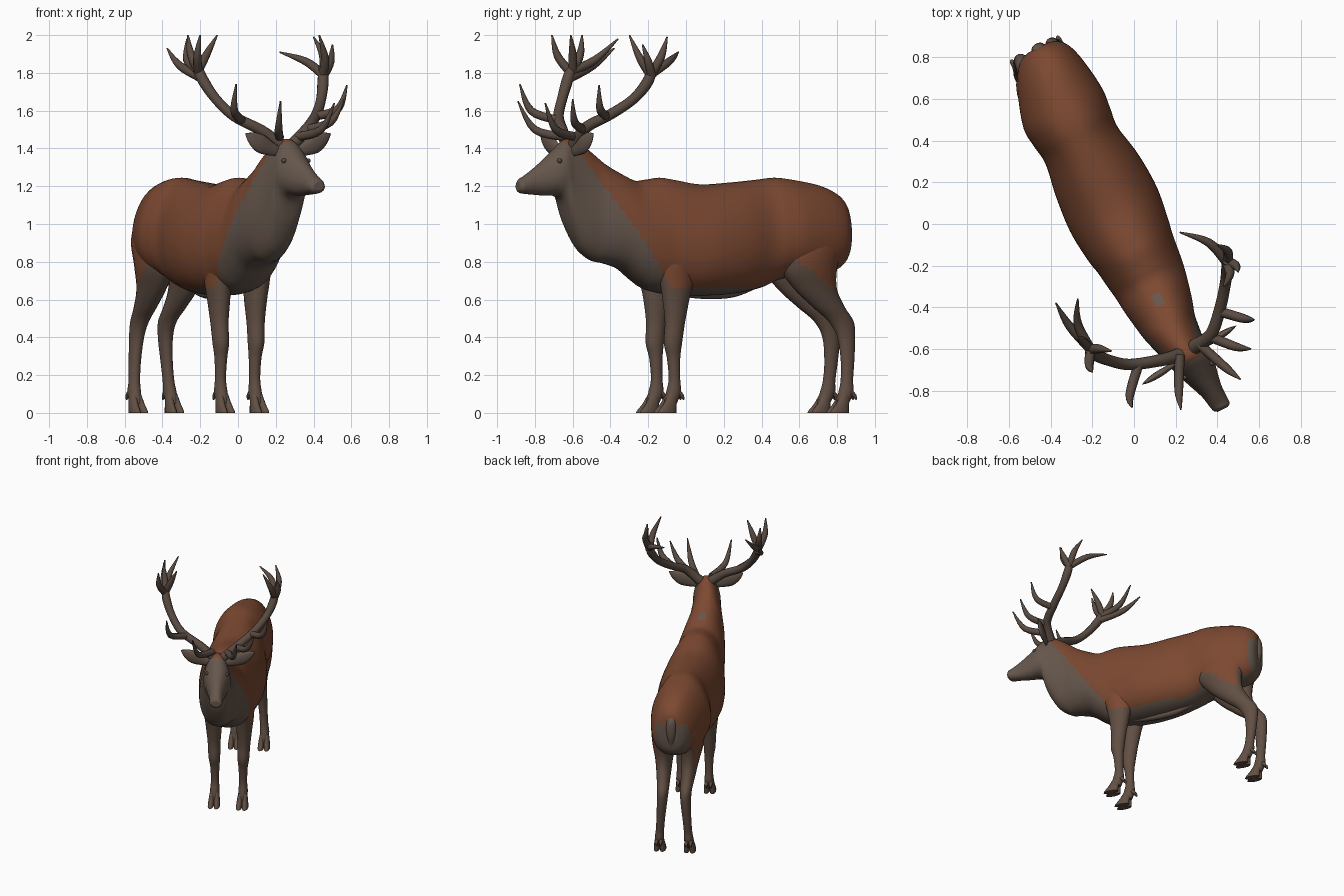
import bpy, bmesh, math
from mathutils import Vector


def material(name, rgb):
    m = bpy.data.materials.new(name)
    m.diffuse_color = (*rgb, 1)
    return m


GREY = material("grey_brown_hair", (0.132, 0.094, 0.072))
BROWN = material("red_brown_coat", (0.203, 0.067, 0.031))
LEG = material("leg_brown", (0.118, 0.077, 0.056))
HORN = material("antler_brown", (0.100, 0.070, 0.053))

# The animal stands turned: u runs forward, v to its left
FWD, LEFT = Vector((0.46, -0.888, 0)), Vector((0.888, 0.46, 0))


def place(u, v, z):
    return FWD * u + LEFT * v + Vector((0, 0, z))


def spline(rows, steps):
    """Catmull-Rom through rows of numbers."""
    out, n = [], len(rows)
    for i in range(n - 1):
        a, b, c, d = rows[max(i - 1, 0)], rows[i], rows[i + 1], rows[min(i + 2, n - 1)]
        for s in range(steps):
            t = s / steps
            out.append([0.5 * (2 * q + (r - p) * t + (2 * p - 5 * q + 4 * r - w) * t * t
                               + (3 * q - p - 3 * r + w) * t ** 3)
                        for p, q, r, w in zip(a, b, c, d)])
    out.append(list(rows[-1]))
    return out


def loft(name, rings, mats, rule=None):
    bm = bmesh.new()
    vs = [[bm.verts.new(p) for p in ring] for ring in rings]
    n = len(vs[0])
    for a, b in zip(vs, vs[1:]):
        for k in range(n):
            bm.faces.new((a[k], a[(k + 1) % n], b[(k + 1) % n], b[k]))
    bm.faces.new(vs[0])
    bm.faces.new(vs[-1])
    bmesh.ops.recalc_face_normals(bm, faces=bm.faces[:])
    for f in bm.faces:
        f.smooth = len(f.verts) == 4
        if rule:
            c, m = f.calc_center_median(), f.normal
            f.material_index = rule(c.dot(FWD), c.z, m.dot(FWD), m.dot(LEFT), m.z)
    me = bpy.data.meshes.new(name)
    bm.to_mesh(me)
    bm.free()
    for m in mats:
        me.materials.append(m)
    ob = bpy.data.objects.new(name, me)
    bpy.context.collection.objects.link(ob)
    return ob


def upright(name, rows, mats, rule=None, steps=5, n=24):
    """Loft of level ellipses: rows are u, v, z, radius u, radius v."""
    rings = [[place(u + ru * math.cos(k * math.tau / n), v + rv * math.sin(k * math.tau / n), z)
              for k in range(n)] for u, v, z, ru, rv in spline(rows, steps)]
    return loft(name, rings, mats, rule)


def tube(name, path, mat, flat=1.0, ref=(0, 0, 1), steps=5, n=10):
    """Tube along a path of x, y, z, radius."""
    pts = spline(path, steps)
    pos = [Vector(p[:3]) for p in pts]
    a, rings = Vector(ref), []
    for i, p in enumerate(pts):
        t = (pos[min(i + 1, len(pos) - 1)] - pos[max(i - 1, 0)]).normalized()
        a = (a - t * a.dot(t)).normalized()
        b = t.cross(a)
        r = max(p[3], 0.002)
        rings.append([pos[i] + a * (r * math.cos(k * math.tau / n))
                      + b * (r * flat * math.sin(k * math.tau / n)) for k in range(n)])
    return loft(name, rings, [mat])


# Body, neck and head: u, top, bottom, half width, middle v
BODY = [
    (-0.965, 1.06, 0.88, 0.05, -0.02), (-0.95, 1.11, 0.81, 0.095, -0.02),
    (-0.90, 1.16, 0.76, 0.14, -0.022), (-0.80, 1.205, 0.73, 0.178, -0.033),
    (-0.65, 1.235, 0.72, 0.21, -0.048), (-0.55, 1.245, 0.70, 0.203, -0.05),
    (-0.45, 1.235, 0.66, 0.193, -0.05), (-0.29, 1.22, 0.63, 0.22, -0.05),
    (-0.11, 1.21, 0.62, 0.232, -0.055), (0.05, 1.235, 0.625, 0.215, -0.06),
    (0.13, 1.245, 0.635, 0.20, -0.06), (0.21, 1.235, 0.655, 0.19, -0.06),
    (0.28, 1.23, 0.70, 0.18, -0.06), (0.36, 1.265, 0.76, 0.168, -0.065),
    (0.45, 1.315, 0.79, 0.15, -0.07), (0.52, 1.37, 0.805, 0.133, -0.075),
    (0.59, 1.42, 0.85, 0.118, -0.07), (0.64, 1.445, 0.915, 0.108, -0.065),
    (0.685, 1.45, 1.005, 0.102, -0.06), (0.72, 1.43, 1.115, 0.098, -0.055),
    (0.76, 1.395, 1.148, 0.09, -0.05), (0.82, 1.345, 1.15, 0.072, -0.045),
    (0.89, 1.293, 1.155, 0.053, -0.038), (0.95, 1.253, 1.16, 0.047, -0.033),
    (0.975, 1.24, 1.166, 0.042, -0.03), (0.987, 1.222, 1.18, 0.026, -0.03)]


def flank(u, z):
    return u < 0.13 + 0.69 * (z - 0.65)


def coat(u, z, nu, nv, nz):
    crown = u < 0.71 and nz > 0.6 and z > 1.38
    nape_patch = 0.35 < u < 0.41 and abs(nv) < 0.2 and nz > 0
    under = nz < -0.82 and z < 0.78
    rump = nu < -0.62 and z < 1.03
    return int((flank(u, z) or crown) and not (nape_patch or under or rump))


rings = []
for u, top, bot, hw, v in spline(BODY, 6):
    ring = []
    for k in range(48):
        c, s = math.cos(k * math.tau / 48), math.sin(k * math.tau / 48)
        w = math.copysign(abs(c) ** 0.88, c) * (1 - 0.13 * s)
        ring.append(place(u, v + hw * w, (top + bot) / 2 + (top - bot) / 2 * s))
    rings.append(ring)
loft("body_neck_and_head", rings, [GREY, BROWN], coat)

# Fold under the belly
tube("belly_fold", [(*place(u, -0.055, z), r) for u, z, r in
     ((0.06, 0.65, 0.02), (-0.1, 0.635, 0.03), (-0.3, 0.64, 0.03), (-0.46, 0.685, 0.02))], GREY)

# Tail
upright("tail", [(-0.935, -0.02, 1.09, 0.02, 0.025), (-0.955, -0.02, 1.04, 0.026, 0.035),
                 (-0.962, -0.02, 0.95, 0.022, 0.032), (-0.955, -0.02, 0.86, 0.008, 0.012)], [GREY])

# Legs: u, distance from the middle, z, radius u, radius v
FRONT = [(0.12, 0.09, 0.98, 0.10, 0.05), (0.105, 0.11, 0.82, 0.11, 0.07),
         (0.09, 0.115, 0.70, 0.095, 0.064), (0.09, 0.11, 0.60, 0.075, 0.057),
         (0.095, 0.108, 0.48, 0.056, 0.046), (0.105, 0.105, 0.37, 0.05, 0.042),
         (0.10, 0.102, 0.29, 0.036, 0.033), (0.095, 0.102, 0.18, 0.031, 0.029),
         (0.10, 0.102, 0.11, 0.041, 0.034), (0.12, 0.102, 0.05, 0.036, 0.032)]
HIND = [(-0.74, 0.07, 1.08, 0.13, 0.08), (-0.725, 0.09, 0.92, 0.185, 0.095),
        (-0.695, 0.10, 0.78, 0.17, 0.085), (-0.74, 0.095, 0.66, 0.125, 0.063),
        (-0.825, 0.088, 0.56, 0.092, 0.05), (-0.90, 0.083, 0.485, 0.072, 0.042),
        (-0.93, 0.086, 0.40, 0.05, 0.037), (-0.933, 0.095, 0.27, 0.037, 0.031),
        (-0.925, 0.102, 0.17, 0.034, 0.030), (-0.918, 0.106, 0.11, 0.042, 0.034),
        (-0.895, 0.108, 0.05, 0.036, 0.032)]


def front_coat(side):
    return lambda u, z, nu, nv, nz: int(z > 0.65 and flank(u, z) and nv * side > -0.3)


def hind_coat(side):
    return lambda u, z, nu, nv, nz: int(
        z > 0.8 + 0.56 * (u + 0.58) and nv * side > -0.2 and nu > -0.75)


for side, label in ((1, "left"), (-1, "right")):
    for part, rows, mid, rule in (("front", FRONT, -0.052, front_coat),
                                  ("hind", HIND, -0.037, hind_coat)):
        upright(f"{part}_leg_{label}", [(u, mid + side * o, z, ru, rv) for u, o, z, ru, rv in rows],
                [LEG, BROWN], rule(side))
        u0, v0 = rows[-2][0], mid + side * rows[-1][1]
        # Cloven hoof and dewclaws
        for t in (-1, 1):
            upright(f"{part}_hoof_{label}", [
                (u0 + 0.012, v0 + t * 0.014, 0.10, 0.026, 0.018),
                (u0 + 0.03, v0 + t * 0.019, 0.05, 0.038, 0.021),
                (u0 + 0.047, v0 + t * 0.022, 0.012, 0.054, 0.022),
                (u0 + 0.05, v0 + t * 0.022, 0.0, 0.056, 0.022)], [LEG], n=12)
            tube(f"{part}_dewclaw_{label}", [
                (*place(u0 - 0.02, v0 + t * 0.014, 0.11), 0.014),
                (*place(u0 - 0.042, v0 + t * 0.016, 0.09), 0.012),
                (*place(u0 - 0.052, v0 + t * 0.017, 0.07), 0.004)], LEG, n=8, steps=2)

# Ears and eyes, set across the slightly turned head
ACROSS = Vector((0.85, 0.53, 0))
for side, label in ((1, "left"), (-1, "right")):
    base = Vector((0.265, -0.63, 0))
    tube(f"ear_{label}", [(*(base + ACROSS * side * d + Vector((0, 0, z))), r) for d, z, r in
         ((0.06, 1.385, 0.025), (0.11, 1.40, 0.038), (0.17, 1.425, 0.05),
          (0.225, 1.455, 0.034), (0.265, 1.478, 0.003))], GREY, flat=0.35)
    bpy.ops.mesh.primitive_uv_sphere_add(segments=12, ring_count=8, radius=0.013,
                                         location=place(0.765, -0.05 + side * 0.072, 1.335))
    eye = bpy.context.object
    eye.name = f"eye_{label}"
    eye.data.materials.append(HORN)
    bpy.ops.object.shade_smooth()

# Antlers: a beam each, then tines as start, bend, tip
BEAMS = {
    "left": [(0.29, -0.59, 1.42), (0.37, -0.53, 1.51), (0.415, -0.40, 1.58),
             (0.44, -0.28, 1.66), (0.45, -0.205, 1.75), (0.45, -0.175, 1.83)],
    "right": [(0.22, -0.63, 1.42), (0.125, -0.655, 1.495), (-0.02, -0.675, 1.57),
              (-0.12, -0.655, 1.665), (-0.19, -0.625, 1.77), (-0.215, -0.60, 1.84)]}
TINES = {
    "left": [((0.31, -0.575, 1.46), (0.44, -0.69, 1.50), (0.51, -0.745, 1.64)),
             ((0.36, -0.54, 1.50), (0.49, -0.59, 1.54), (0.56, -0.60, 1.66)),
             ((0.41, -0.42, 1.57), (0.53, -0.455, 1.61), (0.577, -0.46, 1.735)),
             ((0.45, -0.19, 1.79), (0.36, -0.09, 1.86), (0.22, -0.04, 1.91)),
             ((0.45, -0.18, 1.80), (0.45, -0.13, 1.89), (0.40, -0.10, 1.99)),
             ((0.45, -0.19, 1.79), (0.46, -0.245, 1.88), (0.43, -0.30, 2.0)),
             ((0.45, -0.18, 1.78), (0.49, -0.20, 1.86), (0.50, -0.23, 1.95))],
    "right": [((0.22, -0.63, 1.46), (0.215, -0.80, 1.50), (0.225, -0.89, 1.65)),
              ((0.02, -0.68, 1.55), (-0.02, -0.82, 1.60), (-0.01, -0.88, 1.74)),
              ((-0.19, -0.62, 1.77), (-0.31, -0.49, 1.84), (-0.375, -0.38, 1.93)),
              ((-0.21, -0.60, 1.81), (-0.27, -0.48, 1.87), (-0.27, -0.36, 1.98)),
              ((-0.21, -0.61, 1.80), (-0.215, -0.68, 1.89), (-0.20, -0.71, 2.0)),
              ((-0.21, -0.60, 1.81), (-0.165, -0.60, 1.90), (-0.11, -0.61, 2.0)),
              ((-0.21, -0.60, 1.81), (-0.25, -0.56, 1.90), (-0.265, -0.55, 2.0))]}
BEAM_R = (0.036, 0.030, 0.028, 0.027, 0.030, 0.024)
for label in BEAMS:
    tube(f"antler_beam_{label}", [(*p, r) for p, r in zip(BEAMS[label], BEAM_R)], HORN,
         ref=FWD, n=12)
    for tine in TINES[label]:
        tube(f"antler_tine_{label}", [(*p, r) for p, r in zip(tine, (0.024, 0.021, 0.004))],
             HORN, ref=(0.3, 0.2, 0.9))
